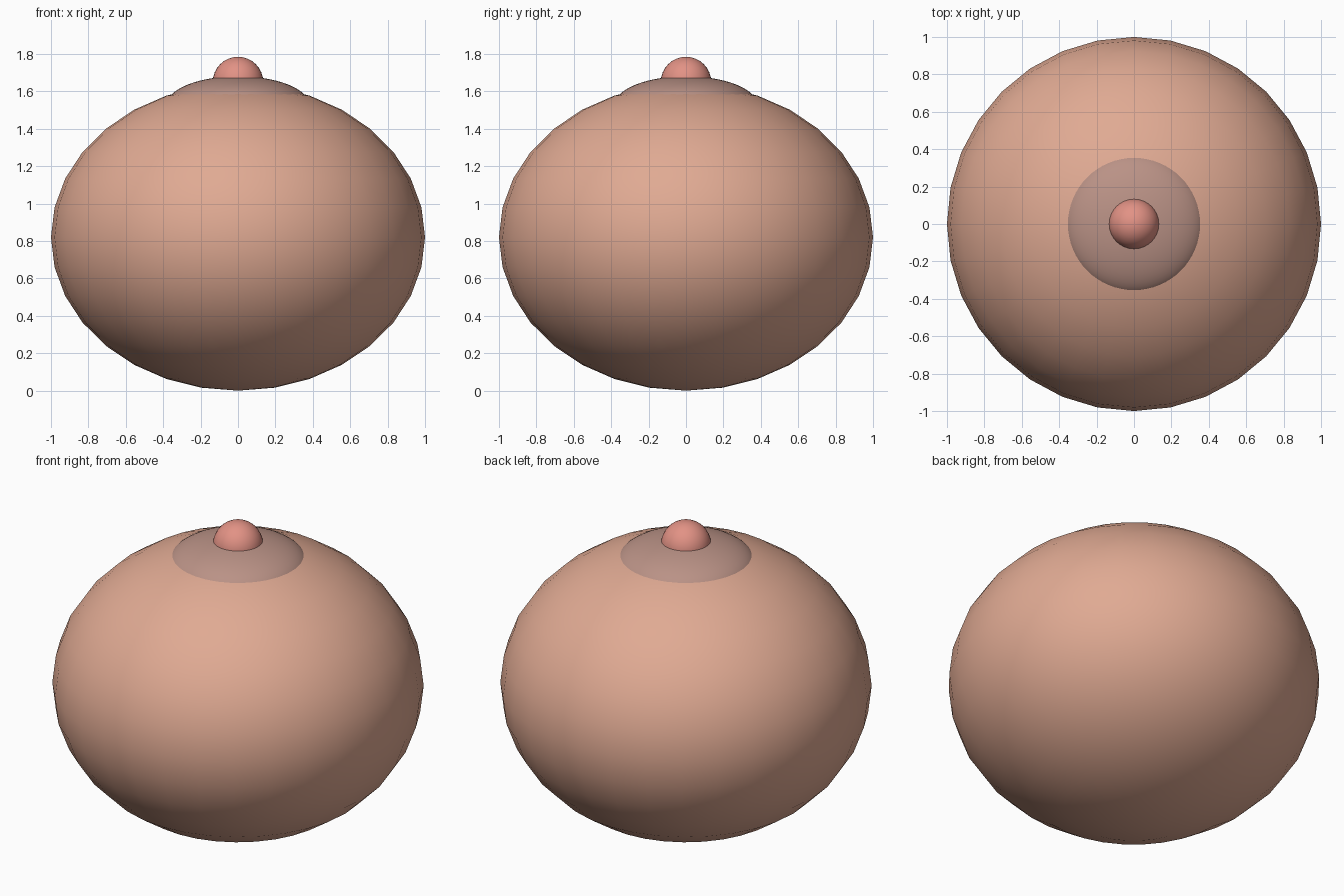
import bpy

if "Cube" in bpy.data.objects:
    bpy.data.objects.remove(bpy.data.objects["Cube"])


def srgb(r, g, b):
    """8-bit display colour to linear RGBA."""
    def lin(c):
        c /= 255
        return c / 12.92 if c <= 0.04045 else ((c + 0.055) / 1.055) ** 2.4
    return (lin(r), lin(g), lin(b), 1.0)


def material(name, colour):
    mat = bpy.data.materials.new(name)
    mat.diffuse_color = colour
    mat.use_nodes = True
    mat.node_tree.nodes["Principled BSDF"].inputs["Base Color"].default_value = mat.diffuse_color
    return mat


def ellipsoid(name, z, radius, half_height, segments, rings, mat):
    """Smooth UV sphere, flattened along z."""
    bpy.ops.mesh.primitive_uv_sphere_add(segments=segments, ring_count=rings, radius=1)
    ob = bpy.context.object
    ob.name = name
    ob.scale = (radius, radius, half_height)
    bpy.ops.object.transform_apply(location=False, rotation=False, scale=True)
    ob.location = (0, 0, z)
    bpy.ops.object.shade_smooth()
    ob.data.materials.append(mat)
    return ob


skin = material("skin", srgb(224, 170, 147))
dusky = material("dusky_skin", srgb(186, 146, 134))
pink = material("pink", srgb(226, 146, 133))

# Rounded main body
ellipsoid("body", 0.82, 1.0, 0.82, 32, 16, skin)
# Shallow raised disc on top; its lower half is hidden inside the body
ellipsoid("areola", 1.529, 0.38, 0.152, 64, 32, dusky)
# Small tip
ellipsoid("nipple", 1.65, 0.135, 0.135, 32, 16, pink)
